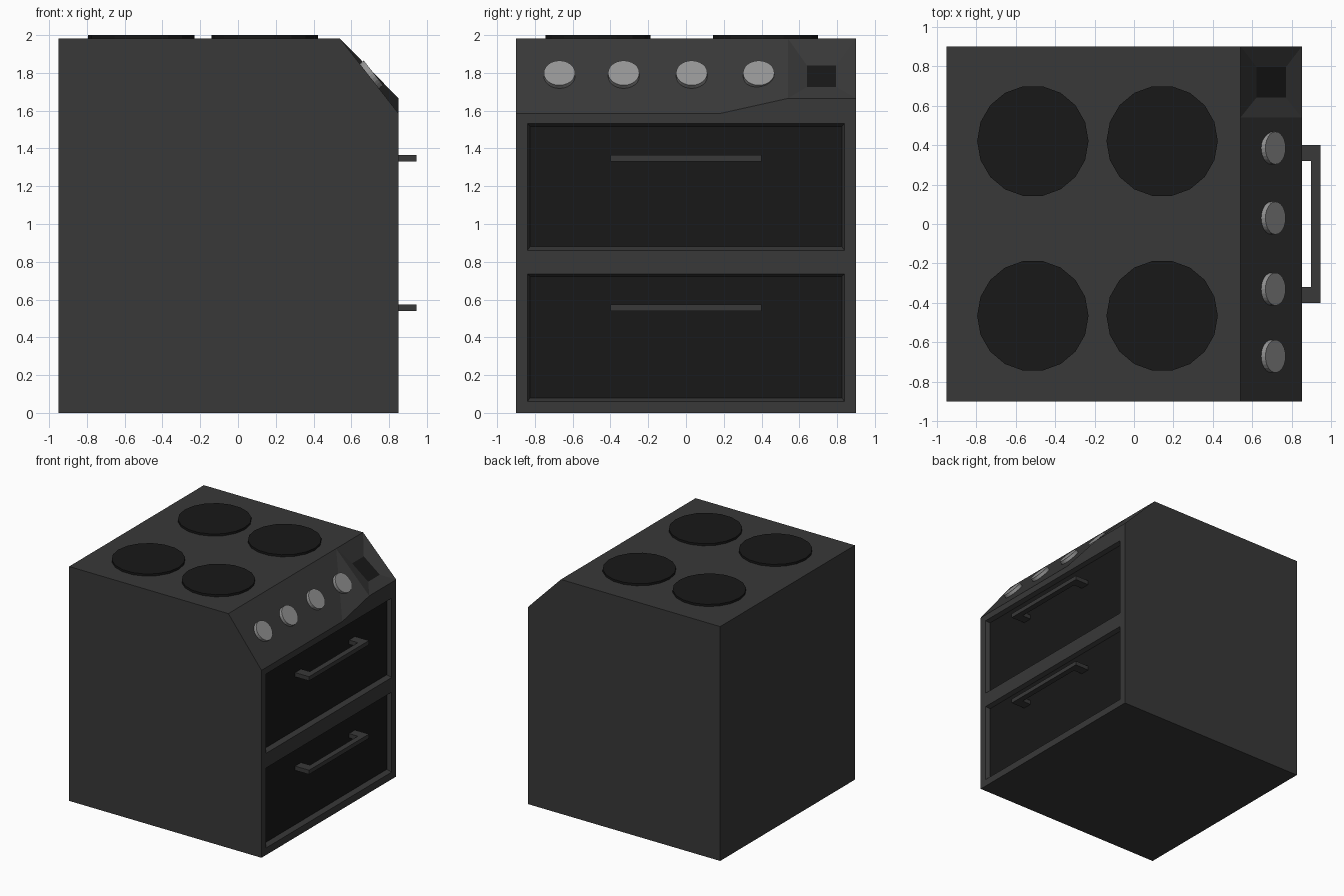
import bpy, bmesh, math
from mathutils import Vector

if "Cube" in bpy.data.objects:
    bpy.data.objects.remove(bpy.data.objects["Cube"])


def material(name, v):
    m = bpy.data.materials.new(name)
    m.diffuse_color = (v, v, v, 1)
    m.use_nodes = True
    m.node_tree.nodes["Principled BSDF"].inputs["Base Color"].default_value = m.diffuse_color
    return m


BODY = material("dark_grey", 0.04)
BLACK = material("black", 0.009)
STEEL = material("light_grey", 0.3)


def make(name, verts, faces, *mats):
    bm = bmesh.new()
    vs = [bm.verts.new(v) for v in verts]
    for f in faces:
        bm.faces.new([vs[i] for i in f])
    bmesh.ops.recalc_face_normals(bm, faces=bm.faces)
    me = bpy.data.meshes.new(name)
    bm.to_mesh(me)
    bm.free()
    for m in mats:
        me.materials.append(m)
    ob = bpy.data.objects.new(name, me)
    bpy.context.collection.objects.link(ob)
    return ob


LOFT = [(0, 1, 2, 3), (4, 5, 6, 7)] + [(i, (i + 1) % 4, (i + 1) % 4 + 4, i + 4) for i in range(4)]


def rect(x, y, z0, z1):
    return [(x, -y, z0), (x, y, z0), (x, y, z1), (x, -y, z1)]


def cylinder(name, centre, normal, r, depth, sides, mat):
    bpy.ops.mesh.primitive_cylinder_add(vertices=sides, radius=r, depth=depth, location=centre,
                                        rotation=Vector(normal).to_track_quat('Z', 'Y').to_euler())
    ob = bpy.context.object
    ob.name = name
    ob.data.materials.append(mat)
    return ob


# Cabinet with sloped control panel, raised at the display end
L, R, F, B, T = -0.95, 0.85, -0.9, 0.9, 1.982
verts = [
    (L, F, 0), (R, F, 0), (R, B, 0), (L, B, 0),                    # 0-3 base
    (L, F, T), (L, B, T),                                          # 4-5 rear top
    (0.54, F, T), (0.54, 0.54, T), (0.54, B, T),                   # 6-8 top edge of panel
    (R, F, 1.585), (R, 0.18, 1.585), (R, 0.54, 1.665), (R, B, 1.665),   # 9-12 lower edge
    (0.62, 0.64, 1.84), (0.62, 0.795, 1.84), (0.77, 0.795, 1.725), (0.77, 0.64, 1.725),  # 13-16 display
]
faces = [
    (0, 1, 2, 3), (0, 4, 5, 3), (0, 1, 9, 6, 4), (3, 2, 12, 8, 5), (4, 6, 7, 8, 5),
    (1, 2, 12, 11, 10, 9), (6, 9, 10), (6, 10, 7), (7, 10, 11),
    (7, 8, 14, 13), (8, 12, 15, 14), (12, 11, 16, 15), (11, 7, 13, 16), (13, 14, 15, 16),
]
cabinet = make("cabinet", verts, faces, BODY, BLACK)
cabinet.data.polygons[-1].material_index = 1

# Oven doors: bevelled recess, dark panel and bar handle
for label, z0, z1, hz in (("lower", 0.06, 0.735, 0.557), ("upper", 0.86, 1.53, 1.348)):
    cut = make(label + "_recess_cutter",
               rect(0.87, 0.848, z0 - 0.01, z1 + 0.008) + rect(0.81, 0.825, z0 + 0.02, z1 - 0.013),
               LOFT, BODY)
    cut.hide_render = True
    cut.hide_viewport = True
    mod = cabinet.modifiers.new(label + "_recess", 'BOOLEAN')
    mod.operation = 'DIFFERENCE'
    mod.solver = 'EXACT'
    mod.object = cut

    make(label + "_door_panel",
         rect(0.80, 0.825, z0 + 0.02, z1 - 0.013) + rect(0.815, 0.825, z0 + 0.02, z1 - 0.013),
         LOFT, BLACK)

    # U-shaped handle extruded from a plan outline
    plan = [(0.81, -0.4), (0.945, -0.4), (0.945, 0.4), (0.81, 0.4),
            (0.81, 0.32), (0.897, 0.32), (0.897, -0.32), (0.81, -0.32)]
    n = len(plan)
    hv = [(x, y, hz + s * 0.018) for s in (-1, 1) for x, y in plan]
    hf = [tuple(range(n)), tuple(range(n, 2 * n))]
    hf += [(i, (i + 1) % n, (i + 1) % n + n, i + n) for i in range(n)]
    make(label + "_handle", hv, hf, BODY)

# Hotplates
for i, x in enumerate((-0.5125, 0.1425)):
    for j, y in enumerate((-0.465, 0.42)):
        plate = cylinder(f"hotplate_{i}{j}", (x, y, 1.985), (0, 0, 1), 0.282, 0.03, 18, BLACK)
        plate.rotation_euler = (0, 0, math.pi / 2)

# Control knobs, square to the sloped panel
normal = Vector((0.787, 0, 0.617))
for i, y in enumerate((-0.67, -0.33, 0.03, 0.385)):
    centre = Vector((0.717, y, 1.80)) - normal * 0.02
    cylinder(f"control_knob_{i}", centre, normal, 0.083, 0.04, 24, STEEL)
